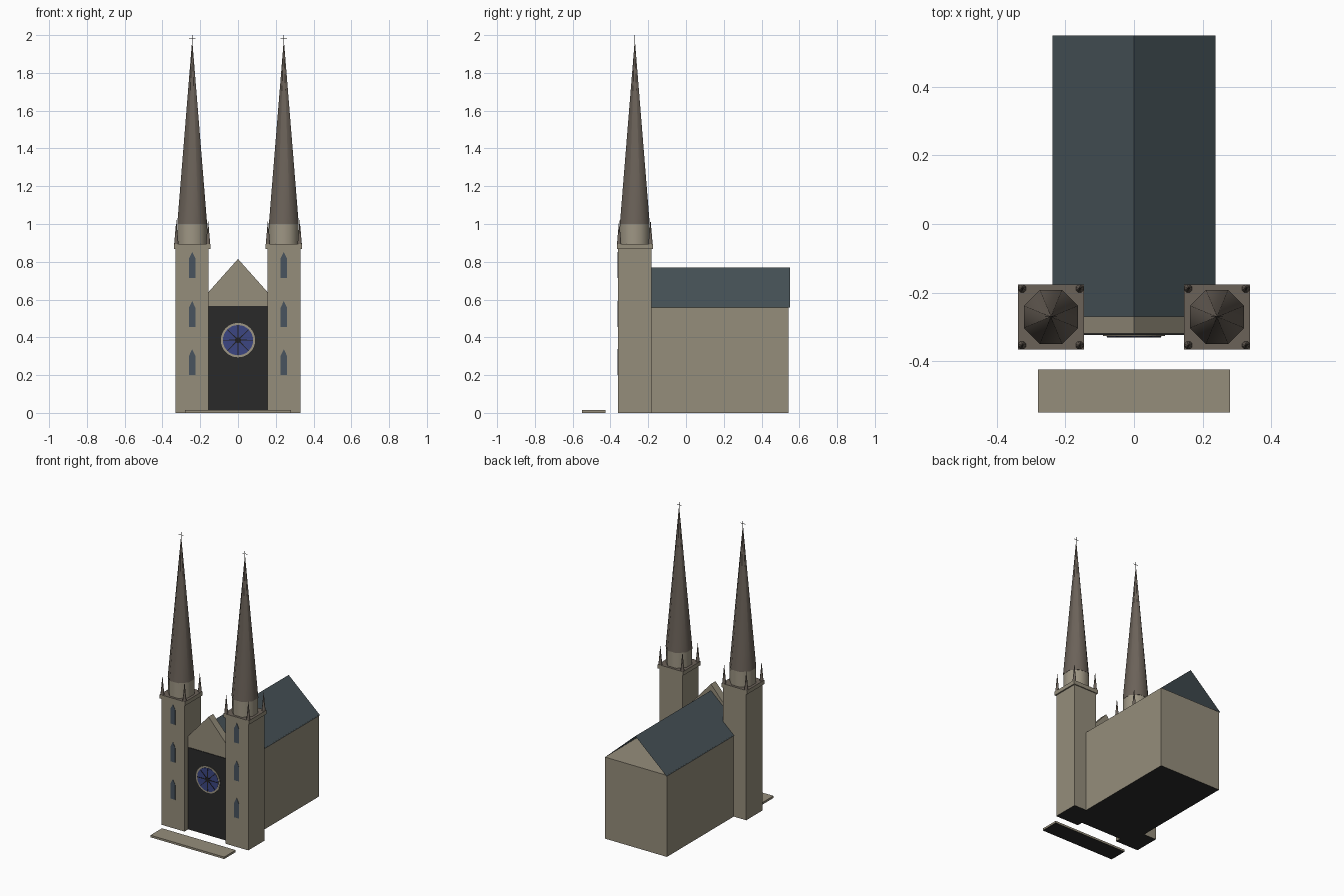
import bpy, bmesh, math
from mathutils import Matrix, Vector

if "Cube" in bpy.data.objects:
    bpy.data.objects.remove(bpy.data.objects["Cube"])


def mat(name, *rgb):
    m = bpy.data.materials.new(name)
    lin = [((c / 255 + 0.055) / 1.055) ** 2.4 for c in rgb]
    m.diffuse_color = (*lin, 1)
    m.use_nodes = True
    m.node_tree.nodes["Principled BSDF"].inputs["Base Color"].default_value = m.diffuse_color
    return m


STONE = mat("pale stone", 149, 141, 123)
LIGHT = mat("light stone", 158, 150, 132)
ROOF = mat("roof slate", 70, 82, 87)
SLATE = mat("window slate", 72, 84, 94)
SPIRE = mat("brown spire", 107, 98, 89)
DARK = mat("dark portal", 42, 42, 42)
BLUE = mat("blue glass", 60, 70, 130)
IRON = mat("black iron", 32, 31, 32)


def finish(name, bm, *mats):
    bmesh.ops.recalc_face_normals(bm, faces=bm.faces)
    me = bpy.data.meshes.new(name)
    bm.to_mesh(me)
    bm.free()
    for m in mats:
        me.materials.append(m)
    ob = bpy.data.objects.new(name, me)
    bpy.context.collection.objects.link(ob)
    return ob


def box(name, x0, x1, y0, y1, z0, z1, *mats):
    bm = bmesh.new()
    bmesh.ops.create_cube(bm, size=1)
    for v in bm.verts:
        v.co = ((x0, x1)[v.co.x > 0], (y0, y1)[v.co.y > 0], (z0, z1)[v.co.z > 0])
    return finish(name, bm, *mats)


def prism(name, pts, y0, y1, *mats):
    """Extrude an x-z outline from y0 to y1."""
    bm = bmesh.new()
    f = bm.faces.new([bm.verts.new((x, y0, z)) for x, z in pts])
    ext = bmesh.ops.extrude_face_region(bm, geom=[f])["geom"]
    for v in ext:
        if isinstance(v, bmesh.types.BMVert):
            v.co.y = y1
    # the extrusion leaves the starting outline in place as the front cap
    return finish(name, bm, *mats)


def cone(name, x, y, z0, z1, r0, r1, n, m):
    """Upright cone or drum with flat sides facing the axes, softly shaded."""
    bm = bmesh.new()
    place = Matrix.Translation((x, y, (z0 + z1) / 2)) @ Matrix.Rotation(math.pi / n, 4, 'Z')
    bmesh.ops.create_cone(bm, cap_ends=True, segments=n, radius1=r0, radius2=r1,
                          depth=z1 - z0, matrix=place)
    ob = finish(name, bm, m)
    for f in ob.data.polygons:
        f.use_smooth = True
    ob.data.set_sharp_from_angle(angle=math.radians(50))
    return ob


def dark_underside(ob):
    for f in ob.data.polygons:
        f.material_index = int(f.normal.z < -.5 and f.center.z < .01)


def circle(r, n, cz):
    return [(r * math.cos(2 * math.pi * i / n), cz + r * math.sin(2 * math.pi * i / n))
            for i in range(n)]


# nave body and open-ended roof
dark_underside(box("nave", -.235, .235, -.27, .543, 0, .56, STONE, DARK))
bm = bmesh.new()
front, back = ([bm.verts.new((x, y, z)) for x, z in ((-.238, .557), (0, .77), (.238, .557))]
               for y in (-.27, .55))
for i in (0, 1):
    bm.faces.new((front[i], front[i + 1], back[i + 1], back[i]))
finish("nave_roof", bm, ROOF)

# front wall with gable and dark portal
dark_underside(prism("gable_wall", [(-.156, 0), (.156, 0), (.156, .64), (0, .815), (-.156, .64)],
                     -.32, -.27, STONE, DARK))
box("portal_panel", -.155, .155, -.324, -.318, .004, .565, DARK)

# rose window
ROSE_Z = .385
prism("rose_rim", circle(.091, 32, ROSE_Z), -.327, -.322, LIGHT)
prism("rose_glass", circle(.08, 32, ROSE_Z), -.329, -.326, BLUE)
prism("rose_hub", circle(.016, 16, ROSE_Z), -.331, -.328, IRON)
for k in range(4):
    a = k * math.pi / 4
    d, n = Vector((math.cos(a), math.sin(a))) * .079, Vector((-math.sin(a), math.cos(a))) * .0035
    prism("rose_spoke", [(p.x, ROSE_Z + p.y)
                         for p in (d + n * .4, n, n * .4 - d, -d - n * .4, -n, d - n * .4)],
          -.331, -.328, IRON)

# twin towers
TY = -.271
for s in (-1, 1):
    cx = .2425 * s
    dark_underside(box("tower", cx - .0875, cx + .0875, TY - .0885, TY + .0885, 0, .87,
                       STONE, DARK))
    cornice = box("cornice", cx - .096, cx + .096, TY - .095, TY + .095, .868, .895, STONE, SPIRE)
    for f in cornice.data.polygons:
        f.material_index = int(f.normal.z > .5)
    cone("spire_drum", cx, TY, .893, 1.0, .084, .084, 8, LIGHT)
    cone("spire", cx, TY, 1.0, 1.955, .0855, .002, 8, SPIRE)
    # finial cross
    box("cross_post", cx - .001, cx + .001, TY - .001, TY + .001, 1.945, 2.0, IRON)
    box("cross_bar", cx - .018, cx + .018, TY - .001, TY + .001, 1.98, 1.982, IRON)
    # corner pinnacles
    for px in (-1, 1):
        for py in (-1, 1):
            cone("pinnacle", cx + px * .084, TY + py * .083, .893, 1.02, .0125, .0005, 8, SPIRE)
    # pointed windows
    for z in (.2, .455, .715):
        prism("tower_window", [(cx - .018, z), (cx + .018, z), (cx + .018, z + .1),
                               (cx, z + .137), (cx - .018, z + .1)], TY - .0905, TY - .088, SLATE)

# front step
dark_underside(box("front_step", -.28, .28, -.55, -.425, 0, .014, STONE, DARK))
